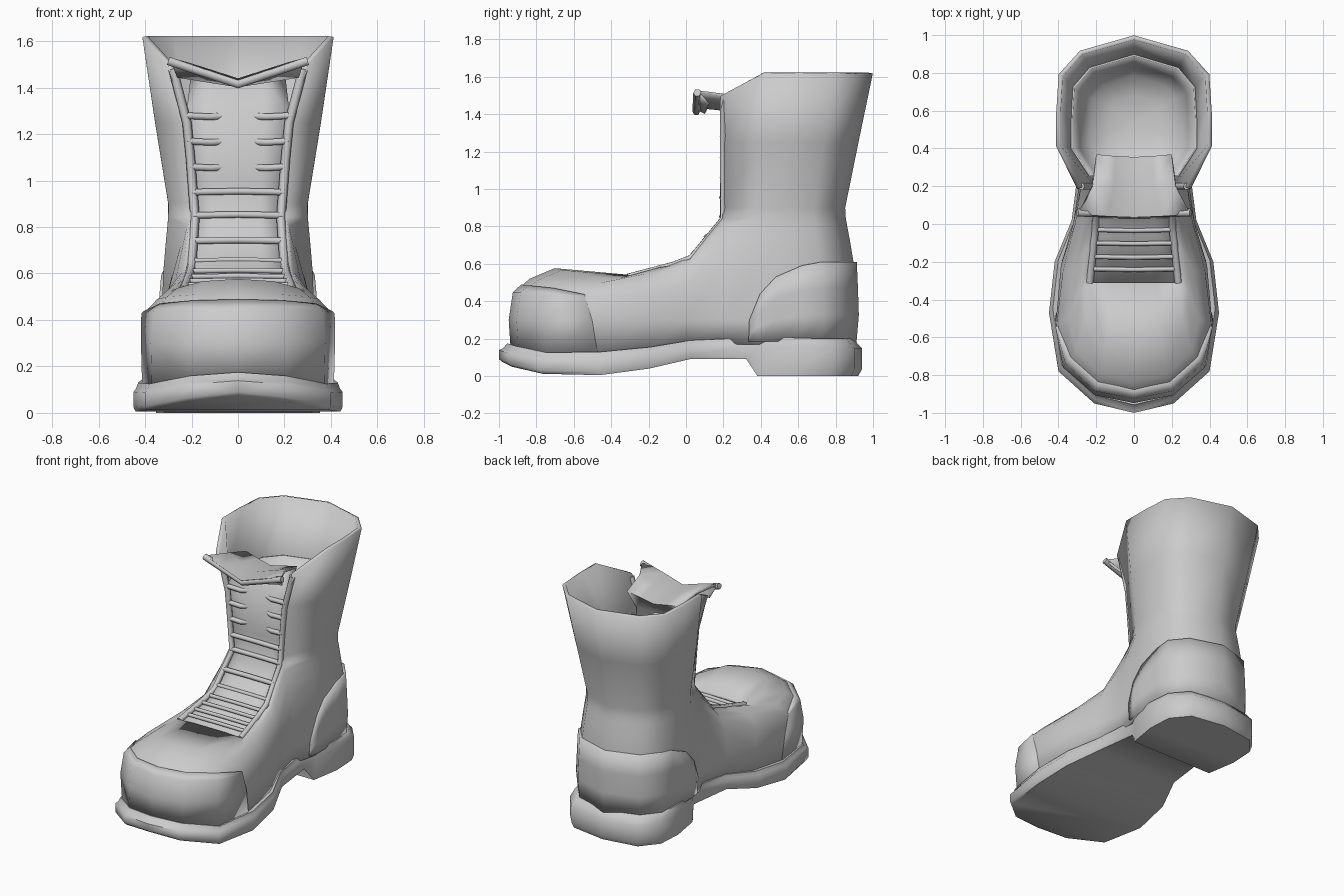
import bpy, bmesh, math

if "Cube" in bpy.data.objects:
    bpy.data.objects.remove(bpy.data.objects["Cube"])


def interp(x, pts):
    """Linear lookup: pts is a list of (key, value)."""
    if x <= pts[0][0]:
        return pts[0][1]
    for (a, va), (b, vb) in zip(pts, pts[1:]):
        if x <= b:
            return va + (vb - va) * (x - a) / (b - a)
    return pts[-1][1]


def finish(name, bm, angle=50):
    bmesh.ops.remove_doubles(bm, verts=bm.verts, dist=0.0005)
    bmesh.ops.recalc_face_normals(bm, faces=bm.faces)
    me = bpy.data.meshes.new(name)
    bm.to_mesh(me)
    bm.free()
    ob = bpy.data.objects.new(name, me)
    bpy.context.collection.objects.link(ob)
    bpy.ops.object.select_all(action='DESELECT')
    ob.select_set(True)
    bpy.context.view_layer.objects.active = ob
    bpy.ops.object.shade_smooth_by_angle(angle=math.radians(angle))
    return ob


def sheet(name, thick, *grids, angle=50):
    """Right-half point grids, welded, mirrored and given thickness."""
    bm = bmesh.new()
    for rows in grids:
        vs = [[bm.verts.new(p) for p in r] for r in rows]
        for r0, r1 in zip(vs, vs[1:]):
            for i in range(len(r0) - 1):
                bm.faces.new((r0[i], r0[i + 1], r1[i + 1], r1[i]))
    ob = finish(name, bm, angle)
    m = ob.modifiers.new("mirror", 'MIRROR')
    m.use_clip = True
    s = ob.modifiers.new("thickness", 'SOLIDIFY')
    s.thickness = thick
    s.offset = 0
    return ob


def tube(name, pts, r):
    cu = bpy.data.curves.new(name, 'CURVE')
    cu.dimensions = '3D'
    cu.bevel_depth = r
    cu.bevel_resolution = 1
    cu.use_fill_caps = True
    sp = cu.splines.new('POLY')
    sp.points.add(len(pts) - 1)
    for p, co in zip(sp.points, pts):
        p.co = (*co, 1)
    ob = bpy.data.objects.new(name, cu)
    bpy.context.collection.objects.link(ob)
    return ob


# Sole with raised heel: half outline stations (x, y, bottom z, top z)
sole = [(0, -1, .075, .15), (.21, -.95, .05, .135), (.4, -.78, .012, .1), (.45, -.47, .005, .105),
        (.42, -.2, .04, .13), (.33, .02, .09, .165), (.29, .33, .09, .18), (.325, .39, 0, .18),
        (.36, .6, 0, .18), (.35, .78, 0, .175), (.25, .9, 0, .175), (0, .94, 0, .175)]
bm = bmesh.new()
rings = []
for scale, f, lift in ((.98, 0, 0), (1, .2, 0), (1, .85, 0), (.975, 1, 0), (.955, 1, .025)):
    rings.append([[bm.verts.new((sx * x * scale, (y + .03) * scale - .03, zb + (zt - zb) * f + lift))
                   for x, y, zb, zt in sole] for sx in (1, -1)])
n = len(sole)
for a, b in zip(rings, rings[1:]):
    for s in (0, 1):
        for i in range(n - 1):
            bm.faces.new((a[s][i], a[s][i + 1], b[s][i + 1], b[s][i]))
for ring in (rings[0], rings[-1]):
    for i in range(n - 1):
        bm.faces.new((ring[0][i], ring[0][i + 1], ring[1][i + 1], ring[1][i]))
finish("sole_and_heel", bm, 60)

# Shaft rings: z, front y, front x, half width, back y, front drop
shaft = [(.17, .2, .265, .31, .88, 0), (.3, .2, .28, .32, .895, 0), (.6, .2, .27, .31, .885, 0),
         (.72, .2, .235, .3, .865, 0), (.88, .2, .185, .285, .835, 0), (1.25, .195, .215, .345, .91, 0),
         (1.62, .19, .29, .4, .987, .12)]
ankle = (.17, .3, .6, .72, .8, .84)        # levels shared by the shaft and the foot


def shaft_point(z, t):
    yf, xf, w, yb, drop = (interp(z, [(r[0], r[k]) for r in shaft]) for k in range(1, 6))
    x = interp(t, [(0, xf), (.28, w), (.5, w), (.75, w * .97), (.9, w * .7), (1, 0)])
    return (x, yf + (yb - yf) * t, z - (drop if t == 0 else 0))


ts = (0, .28, .5, .75, .9, 1)
shaft_rows = [[shaft_point(z, t) for t in ts] for z in ankle + (.9, 1.25, 1.62)]

# Foot: rows from the sole line up to the throat edge, columns from toe to ankle
foot = [
    [(0, -.92, .15), (.2, -.88, .15), (.355, -.74, .12), (.395, -.47, .12), (.37, -.2, .14), (.3, 0, .17)],
    [(0, -.93, .3), (.2, -.89, .3), (.36, -.75, .3), (.40, -.5, .3), (.375, -.22, .3), (.31, 0, .3)],
    [(0, -.91, .44), (.2, -.87, .44), (.35, -.73, .43), (.4, -.54, .42), (.365, -.25, .43), (.3, 0, .48)],
    [(0, -.83, .51), (.17, -.79, .5), (.3, -.67, .49), (.34, -.5, .48), (.31, -.25, .5), (.26, 0, .56)],
    [(0, -.7, .565), (.15, -.66, .555), (.26, -.52, .525), (.285, -.36, .51), (.26, -.15, .55), (.23, .02, .6)],
    [(0, -.31, .53), (.12, -.31, .53), (.235, -.31, .525), (.225, -.2, .55), (.21, -.07, .59), (.2, .03, .63)]]
for row, z in zip(foot, ankle):
    row.append(shaft_point(z, 0))
sheet("boot_upper", .024, foot, shaft_rows, angle=60)

# Toe cap laid over the front of the foot, its top edge sloping down to the sides
cap = [r[:4] for r in foot[:3]]
cap.append([tuple(a + (b - a) * f for a, b in zip(p, q))
            for p, q, f in zip(foot[2], foot[3], (.5, .5, .45, .06))])
sheet("toe_cap", .036, cap)

# Heel counter wrapped round the back of the shaft
edge = [(.2, .3), (.28, .44), (.4, .53), (.6, .59), (.75, .61), (.9, .61), (1, .61)]
rows = []
for k in range(4):
    row = []
    for t, top in edge:
        x, y, z = shaft_point(.185 + (top - .185) * k / 3, t)
        row.append((x * 1.02, y + .012 * t, z))
    rows.append(row)
sheet("heel_counter", .036, rows, angle=60)

# Inner lining, a rounded bowl closing off the inside of the shaft
bowl = []
for z, f in ((1.25, .955), (1.05, .93), (.97, .75), (.93, .4), (.92, 0)):
    c = .55
    bowl.append([(x * f, c + (y - c) * f, z) for x, y, _ in (shaft_point(max(z, 1.05), t) for t in (0.06,) + ts[1:])])
    bowl[-1].insert(0, (0, bowl[-1][0][1], z))
sheet("inner_lining", .01, bowl, angle=80)

# Tongue with its folded-over top: half width, y, z, centre drop
tongue = [(.24, -.33, .51, 0), (.22, -.05, .575, 0), (.2, .1, .68, 0), (.19, .22, .82, 0), (.2, .225, 1.0, 0),
          (.22, .225, 1.3, 0), (.2, .36, 1.46, .04), (.22, .2, 1.5, .07), (.29, .06, 1.525, .09),
          (.26, .12, 1.45, .04)]
sheet("tongue", .02, [[(w, y, z), (w * .5, y - .01, z - d * .5), (0, y - .015, z - d)] for w, y, z, d in tongue])
tube("tongue_edge", [(-.3, .06, 1.515), (0, .055, 1.415), (.3, .06, 1.515)], .021)

# Piping along the throat opening
side = [(.235, -.31, .53), (.21, -.07, .593), (.2, .03, .632), (.185, .2, .84), (.205, .2, 1.1),
        (.22, .2, 1.25), (.28, .2, 1.48)]
for s, name in ((-1, "left"), (1, "right")):
    tube("throat_piping_" + name, [(s * x, y, z) for x, y, z in side], .02)

# Laces: the three highest ones dip behind the tongue in the middle
for i, z in enumerate((.55, .567, .586, .61, .655, .74, .85, .95, 1.06, 1.17, 1.28)):
    y = interp(z, [(p[2], p[1]) for p in side]) - .004
    w = interp(z, [(p[2], p[0]) for p in side]) + .005
    r = .012 if z < .7 else .016
    if i < 8:
        tube(f"lace_{i}", [(-w, y, z), (0, y - .004, z + .004), (w, y, z)], r)
    else:
        for s, name in ((-1, "left"), (1, "right")):
            tube(f"lace_{i}_{name}", [(s * w, y, z), (s * .12, y + .005, z - .006), (s * .04, y + .035, z)], r)
